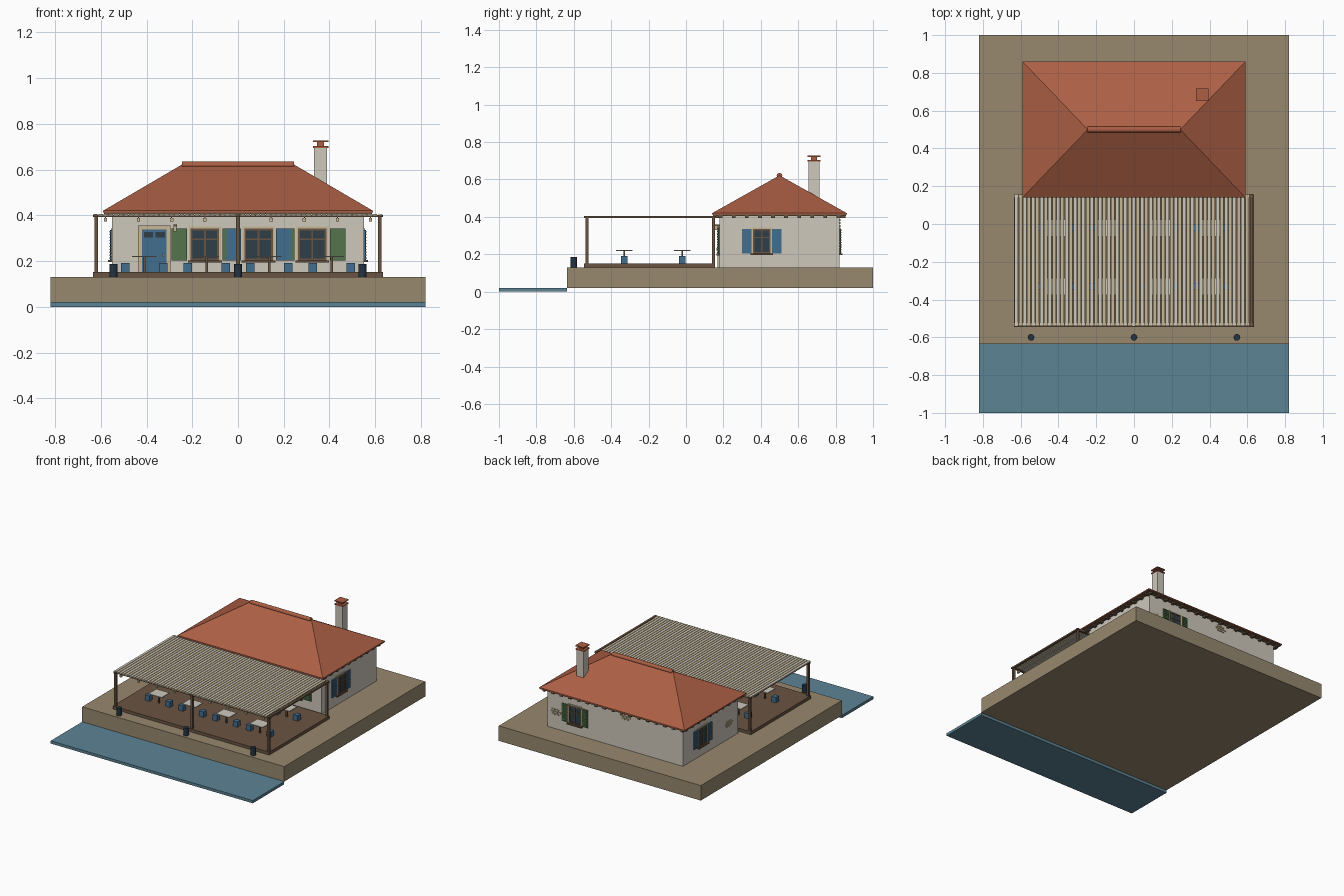
import bpy, bmesh, math
from mathutils import Matrix, Vector

if "Cube" in bpy.data.objects:
    bpy.data.objects.remove(bpy.data.objects["Cube"])


def material(name, r, g, b):
    col = [(c / 255 / 12.92 if c < 11 else ((c / 255 + 0.055) / 1.055) ** 2.4) for c in (r, g, b)] + [1]
    m = bpy.data.materials.new(name)
    m.use_nodes = True
    m.diffuse_color = col
    m.node_tree.nodes["Principled BSDF"].inputs["Base Color"].default_value = col
    return m


EARTH = material("earth", 152, 137, 111)
WATER = material("water", 92, 131, 148)
TILE = material("terracotta", 172, 95, 68)
PLASTER = material("plaster", 206, 200, 188)
BEIGE = material("beige", 199, 184, 150)
WOOD = material("brown wood", 106, 85, 66)
BLUE = material("blue paint", 67, 110, 143)
GREEN = material("green paint", 84, 116, 76)
GLASS = material("dark glass", 46, 62, 72)
NAVY = material("navy iron", 36, 52, 66)


def finish(name, bm, mat):
    me = bpy.data.meshes.new(name)
    bm.to_mesh(me)
    bm.free()
    me.materials.append(mat)
    ob = bpy.data.objects.new(name, me)
    bpy.context.collection.objects.link(ob)
    return ob


def boxes(name, mat, spans, frame=Matrix()):
    """One object made of boxes, each given as (x0, x1, y0, y1, z0, z1)."""
    bm = bmesh.new()
    for x0, x1, y0, y1, z0, z1 in spans:
        mid = Vector((x0 + x1, y0 + y1, z0 + z1)) / 2
        size = Matrix.Diagonal((x1 - x0, y1 - y0, z1 - z0, 1))
        bmesh.ops.create_cube(bm, size=1, matrix=frame @ Matrix.Translation(mid) @ size)
    return finish(name, bm, mat)


def around(x, y, z0, z1, r):
    return (x - r, x + r, y - r, y + r, z0, z1)


# Ground and water
boxes("ground", EARTH, [(-.82, .82, -.635, 1, .02, .13)])
boxes("water", WATER, [(-.82, .82, -1, -.635, 0, .02)])

# House walls and chimney
boxes("walls", PLASTER, [(-.55, .55, .18, .82, .13, .42)])
boxes("chimney_stack", PLASTER, [(.332, .39, .655, .713, .45, .7)])
boxes("chimney_cap", TILE, [(.327, .395, .65, .718, .695, .703), (.345, .377, .668, .7, .703, .72),
                            (.327, .395, .65, .718, .72, .727)])

# Hipped roof
bm = bmesh.new()
corners = [(-.59, .14), (.59, .14), (.59, .86), (-.59, .86)]
low = [bm.verts.new((x, y, .412)) for x, y in corners]
rim = [bm.verts.new((x, y, .42)) for x, y in corners]
a, b = bm.verts.new((-.245, .5, .622)), bm.verts.new((.245, .5, .622))
bm.faces.new(low[::-1])
for i in range(4):
    j = (i + 1) % 4
    bm.faces.new((low[i], low[j], rim[j], rim[i]))
for f in ((rim[0], rim[1], b, a), (rim[1], rim[2], b), (rim[2], rim[3], a, b), (rim[3], rim[0], a)):
    bm.faces.new(f)
finish("roof", bm, TILE)

# Rounded ridge cap
bm = bmesh.new()
bmesh.ops.create_cone(bm, cap_ends=True, segments=12, radius1=.015, radius2=.015, depth=.49,
                      matrix=Matrix.Translation((0, .5, .62)) @ Matrix.Rotation(math.pi / 2, 4, 'Y'))
finish("ridge_cap", bm, TILE)

# Eaves boards and rafter tails
boxes("eaves", WOOD, [(-.585, .585, .145, .855, .406, .412)])
tails = []
for i in range(17):
    x = -.56 + i * .07
    tails += [(x - .01, x + .01, .148, .18, .395, .406), (x - .01, x + .01, .82, .852, .395, .406)]
for i in range(10):
    y = .185 + i * .07
    tails += [(s * .565 - .015, s * .565 + .015, y - .01, y + .01, .395, .406) for s in (-1, 1)]
boxes("rafter_tails", WOOD, tails)


def wall_frame(x, y, turn):
    return Matrix.Translation((x, y, 0)) @ Matrix.Rotation(math.radians(turn), 4, 'Z')


def window(name, frame, half, z0, z1, shutter_mid, shutter_half, paint, proud=0):
    """Window facing local -y, with a surround, mullions, sill and louvred shutters."""
    mid, t = z0 + (z1 - z0) * .66, .008
    boxes(name + "_glass", GLASS, [(-half, half, -.004, .004, z0, z1)], frame)
    boxes(name + "_frame", WOOD, [
        (-half, -half + t, -.009, 0, z0, z1), (half - t, half, -.009, 0, z0, z1),
        (-half, half, -.009, 0, z0, z0 + t), (-half, half, -.009, 0, z1 - t, z1),
        (-.004, .004, -.008, 0, z0, z1), (-half, half, -.008, 0, mid - .003, mid + .003),
        (-half - .012, half + .012, -.018, 0, z0 - .009, z0)], frame)
    boxes(name + "_surround", BEIGE, [
        (-half - t, -half, -.006, 0, z0, z1 + t), (half, half + t, -.006, 0, z0, z1 + t),
        (-half, half, -.006, 0, z1, z1 + t)], frame)
    leaves = []
    for s in (-1, 1):
        l, r = s * shutter_mid - shutter_half, s * shutter_mid + shutter_half
        leaves.append((l, r, -.007 - proud, 0, z0, z1))
        step = (z1 - z0) / 10
        leaves += [(l + .006, r - .006, -.011 - proud, 0, z0 + step * (k + .3), z0 + step * (k + .75))
                   for k in range(10)]
    boxes(name + "_shutters", paint, leaves, frame)


# Windows on all four walls
for i, x in enumerate((-.145, .09, .325)):
    window(f"front_window_{i + 1}", wall_frame(x, .18, 0), .062, .203, .342, .111, .034,
           BLUE if i == 1 else GREEN, .002 if i == 1 else 0)
window("left_window", wall_frame(.55, .405, 90), .047, .205, .335, .08, .025, BLUE)
window("right_window", wall_frame(-.55, .595, -90), .047, .205, .335, .08, .025, BLUE)
window("back_window", wall_frame(.325, .82, 180), .047, .205, .335, .08, .025, GREEN)

# Front door with surround, panes, handle and wall lamp
boxes("door", BLUE, [(-.42, -.312, .172, .18, .13, .338)])
boxes("door_surround", BEIGE, [(-.438, -.42, .168, .18, .13, .355), (-.312, -.295, .168, .18, .13, .355),
                               (-.42, -.312, .168, .18, .338, .355)])
boxes("door_panes", GLASS, [(-.412, -.372, .169, .173, .303, .328), (-.36, -.32, .169, .173, .303, .328)])
boxes("door_handle", BEIGE, [(-.33, -.323, .164, .172, .22, .235)])
boxes("wall_lamp_bracket", WOOD, [(-.283, -.267, .155, .18, .35, .36)])
boxes("wall_lamp", BEIGE, [(-.282, -.268, .155, .169, .33, .35)])

# Patches of bare stone in the plaster
for i, (x, y, turn, z) in enumerate(((-.08, .82, 180, .345), (.485, .82, 180, .23), (-.55, .29, -90, .22))):
    stones = []
    for row in range(3):
        for k in range(2 + row % 2):
            u = -.04 + k * .03 + (.012 if row % 2 == 0 else 0)
            stones.append((u, u + .025, -.005, 0, z + row * .016, z + row * .016 + .012))
    boxes(f"stone_patch_{i + 1}", BEIGE, stones, wall_frame(x, y, turn))

# Terrace deck, pergola posts and beams
boxes("deck", WOOD, [(-.635, .635, -.545, .155, .13, .152)])
boxes("pergola_posts", WOOD, [around(x, y, .15, .4, .008) for x in (-.62, 0, .62) for y in (-.53, .147)])
boxes("pergola_beams", WOOD,
      [(-.635, .635, y - .007, y + .007, .392, .402) for y in (-.53, .147)]
      + [(x - .008, x + .008, -.545, .16, .393, .404) for x in (-.623, 0, .623)])

# Striped roof slats in two alternating colours
pitch = .0222
for start, mat, label in ((0, PLASTER, "pale_slats"), (1, BEIGE, "beige_slats")):
    xs = [-.632 + i * pitch for i in range(start, 56, 2)]
    boxes(label, mat, [(x, x + .0185, -.54, .155, .4, .406) for x in xs])

# Hanging lights along the front beam
boxes("hanging_lights", BEIGE, [around(-.58 + i * .145, -.53, .373, .388, .007) for i in range(9)])
boxes("light_cords", WOOD, [around(-.58 + i * .145, -.53, .388, .394, .002) for i in range(9)])

# Tables with a stool on each side
spots = [(x, y) for x in (-.41, -.137, .137, .41) for y in (-.33, -.02)]
boxes("table_tops", PLASTER, [(x - .053, x + .053, y - .045, y + .045, .217, .223) for x, y in spots])
boxes("table_legs", WOOD, [around(x, y, .152, .217, .005) for x, y in spots])
boxes("stools", BLUE, [around(x + s * .083, y, .152, .192, .018) for x, y in spots for s in (-1, 1)])

# Mooring bollards along the quay
bm = bmesh.new()
for x in (-.545, 0, .545):
    bmesh.ops.create_cone(bm, cap_ends=True, segments=12, radius1=.018, radius2=.018, depth=.056,
                          matrix=Matrix.Translation((x, -.6, .158)))
finish("bollards", bm, NAVY)
